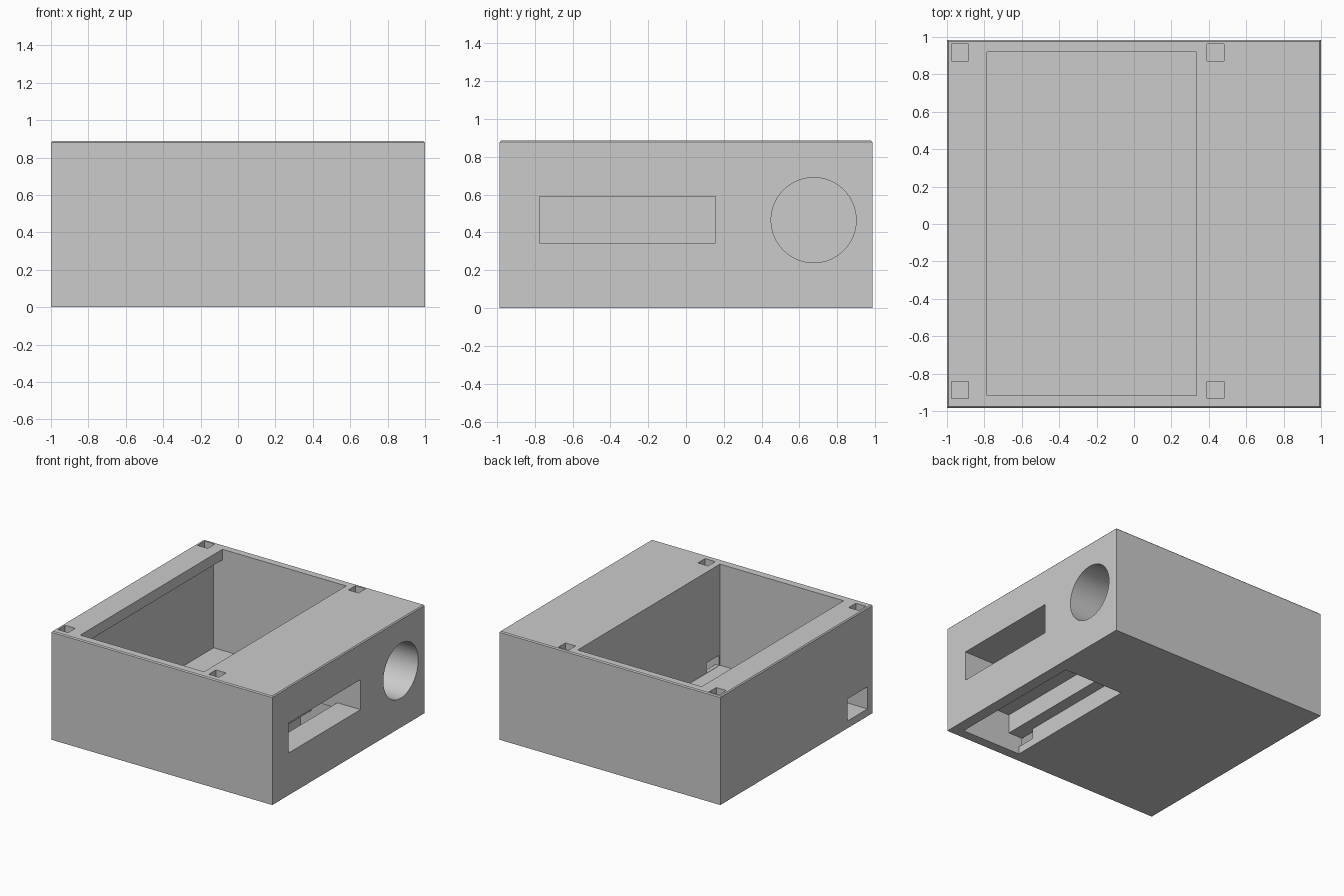
import bpy
import bmesh
from mathutils import Matrix

old = bpy.data.objects.get("Cube")
if old:
    bpy.data.objects.remove(old, do_unlink=True)

# Plain grey plastic
grey = bpy.data.materials.new("grey_plastic")
grey.use_nodes = True
grey.diffuse_color = (0.6, 0.6, 0.6, 1)
grey.node_tree.nodes["Principled BSDF"].inputs["Base Color"].default_value = (0.6, 0.6, 0.6, 1)


def finish(name, bm):
    mesh = bpy.data.meshes.new(name)
    bm.to_mesh(mesh)
    bm.free()
    mesh.materials.append(grey)
    obj = bpy.data.objects.new(name, mesh)
    bpy.context.collection.objects.link(obj)
    return obj


def block(name, x, y, z, chamfer=0):
    """Box from (min, max) pairs, with optional chamfer around the top."""
    bm = bmesh.new()
    bmesh.ops.create_cube(bm, size=1)
    for v in bm.verts:
        v.co = [span[1] if c > 0 else span[0] for c, span in zip(v.co, (x, y, z))]
    if chamfer:
        top = [e for e in bm.edges if all(v.co.z > z[1] - 0.001 for v in e.verts)]
        bmesh.ops.bevel(bm, geom=top, offset=chamfer, segments=1, affect='EDGES')
    return finish(name, bm)


def rod(name, x, y, z, radius):
    """Cylinder along x."""
    bm = bmesh.new()
    bmesh.ops.create_cone(bm, cap_ends=True, segments=64, radius1=radius,
                          radius2=radius, depth=x[1] - x[0],
                          matrix=Matrix.Translation((sum(x) / 2, y, z))
                          @ Matrix.Rotation(1.5707963, 4, 'Y'))
    return finish(name, bm)


def cut(target, cutter):
    cutter.hide_render = True
    mod = target.modifiers.new("cut", 'BOOLEAN')
    mod.operation = 'DIFFERENCE'
    mod.solver = 'EXACT'
    mod.object = cutter
    bpy.context.view_layer.objects.active = target
    bpy.ops.object.modifier_apply(modifier=mod.name)
    bpy.data.objects.remove(cutter, do_unlink=True)


W, D, H = 1.0, 0.985, 0.887
case = block("enclosure_body", (-W, W), (-D, D), (0, H), chamfer=0.008)

# Main chamber: undercut behind the left lip, then the narrower top opening
cut(case, block("chamber", (-0.865, 0.335), (-0.917, 0.92), (0.06, 0.8)))
cut(case, block("top_opening", (-0.785, 0.335), (-0.917, 0.92), (0.7, 1)))

# Stepped compartment open at the bottom
cut(case, block("lower_recess", (0.367, 0.906), (-0.905, 0.286), (-0.1, 0.145)))
cut(case, block("upper_recess", (0.465, 0.79), (-0.905, 0.286), (0.1, 0.3)))

# Wide window in the side and its drop into the compartment
cut(case, block("side_window", (0.62, 1.1), (-0.775, 0.155), (0.345, 0.59)))
cut(case, block("window_drop", (0.62, 0.79), (-0.775, 0.155), (0.25, 0.4)))

# Cable notch between the two chambers, and the port in the far side
cut(case, block("cable_notch", (0.3, 0.4), (-0.905, -0.745), (0.062, 0.145)))
cut(case, block("side_port", (-1.1, -0.8), (-0.917, -0.66), (0.06, 0.24)))

# Round hole through to the main chamber
cut(case, rod("round_hole", (0.25, 1.1), 0.675, 0.465, 0.225))

# Square sockets at the four corners of the opening
for x in (-0.93, 0.435):
    for y in (-0.887, 0.917):
        cut(case, block("corner_socket", (x - 0.046, x + 0.046),
                        (y - 0.046, y + 0.046), (H - 0.1, 1)))

bpy.ops.object.select_all(action='DESELECT')
case.select_set(True)
bpy.context.view_layer.objects.active = case
bpy.ops.object.shade_smooth_by_angle(angle=0.4)
